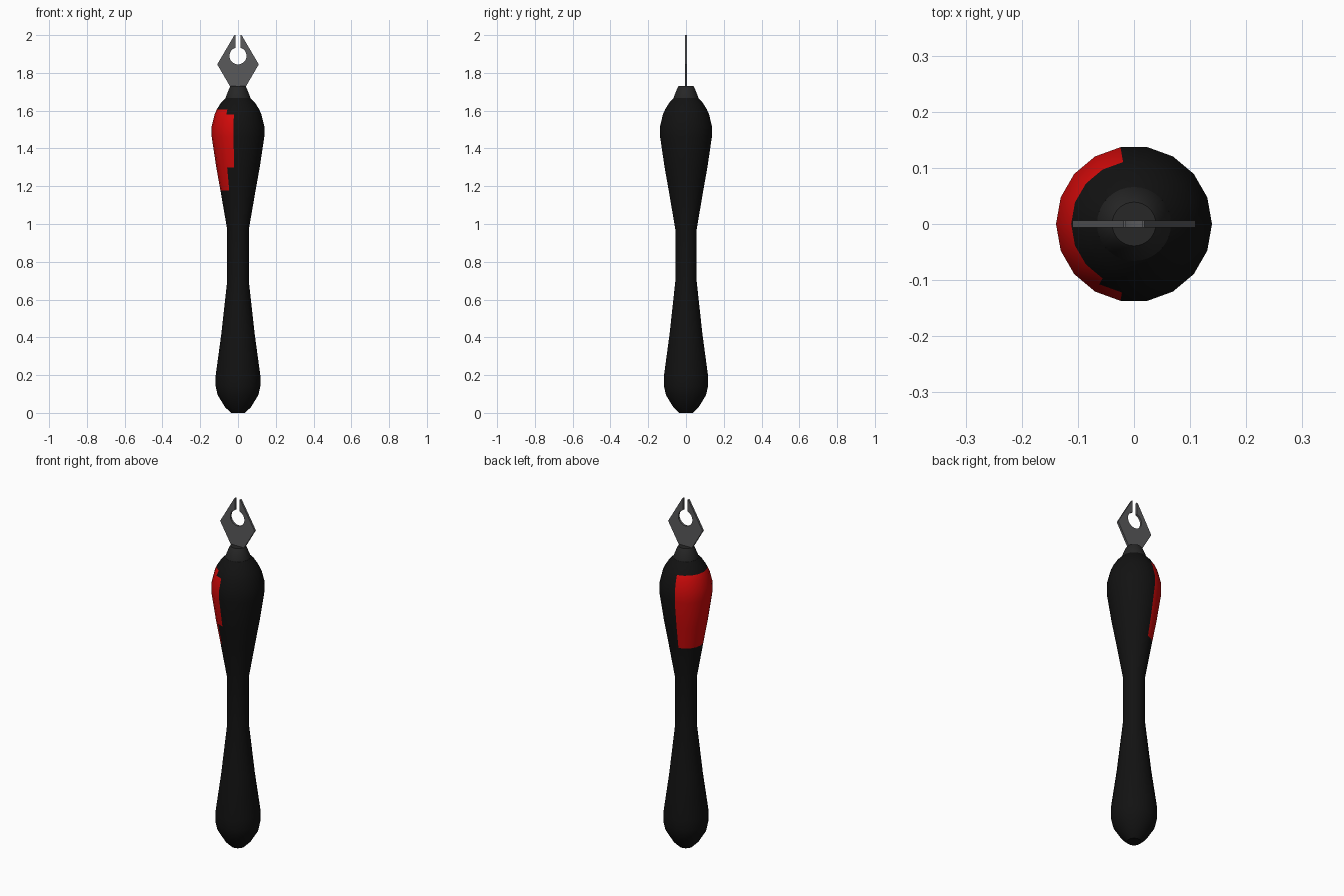
import bpy, bmesh, math

if "Cube" in bpy.data.objects:
    bpy.data.objects.remove(bpy.data.objects["Cube"])

SIDES = 18


def material(name, rgb):
    m = bpy.data.materials.new(name)
    m.diffuse_color = (*rgb, 1)
    m.use_nodes = True
    m.node_tree.nodes["Principled BSDF"].inputs["Base Color"].default_value = m.diffuse_color
    return m


def finish(name, bm, mats, smooth_angle=30):
    bmesh.ops.recalc_face_normals(bm, faces=bm.faces)
    mesh = bpy.data.meshes.new(name)
    bm.to_mesh(mesh)
    bm.free()
    for m in mats:
        mesh.materials.append(m)
    obj = bpy.data.objects.new(name, mesh)
    bpy.context.collection.objects.link(obj)
    bpy.ops.object.select_all(action='DESELECT')
    obj.select_set(True)
    bpy.context.view_layer.objects.active = obj
    bpy.ops.object.shade_smooth_by_angle(angle=math.radians(smooth_angle))
    return obj


def lathe(profile, sides):
    """Closed solid of revolution from (radius, z) points."""
    bm = bmesh.new()
    rings = []
    for r, z in profile:
        rings.append([bm.verts.new((r * math.cos(math.tau * i / sides),
                                    r * math.sin(math.tau * i / sides), z))
                      for i in range(sides)])
    for a, b in zip(rings, rings[1:]):
        for i in range(sides):
            j = (i + 1) % sides
            bm.faces.new((a[i], a[j], b[j], b[i]))
    bm.faces.new(rings[0][::-1])
    bm.faces.new(rings[-1])
    return bm


black = material("black_grip", (0.006, 0.006, 0.006))
red = material("red_grip", (0.65, 0.003, 0.003))
dark = material("dark_collar", (0.02, 0.02, 0.02))
steel = material("steel", (0.1, 0.1, 0.105))

# Handle with the red grip patch on its -x side
bm = lathe([(0.037, 0), (0.068, 0.03), (0.108, 0.095), (0.118, 0.14),
            (0.118, 0.20), (0.088, 0.42), (0.057, 0.70), (0.057, 0.97),
            (0.093, 1.178), (0.115, 1.30), (0.139, 1.46), (0.139, 1.52),
            (0.124, 1.58), (0.112, 1.607), (0.088, 1.645), (0.066, 1.667)], SIDES)
for f in bm.faces:
    c = f.calc_center_median()
    if 1.178 < c.z < 1.607:
        angle = math.degrees(math.atan2(c.y, c.x)) % 360
        limit = 260 if 1.30 < c.z < 1.58 else 240
        if 100 < angle < limit:
            f.material_index = 1
finish("handle", bm, [black, red])

# Collar between handle and blade
finish("collar", lathe([(0.066, 1.655), (0.066, 1.668), (0.045, 1.722),
                        (0.039, 1.73)], 32), [dark])

# Flat forked blade: diamond outline with a round eye opening into a slot
slot, eye_r, eye_z, half = 0.014, 0.045, 1.89, 0.006
right = [(0.037, 1.72), (0.11, 1.845), (0.019, 2.0), (slot, 2.0)]
left = [(-x, z) for x, z in reversed(right)]
start = math.acos(slot / eye_r)
steps = 28
sweep = math.pi + 2 * start
eye = [(eye_r * math.cos(start - sweep * i / steps),
        eye_z + eye_r * math.sin(start - sweep * i / steps))
       for i in range(steps + 1)]
bm = bmesh.new()
face = bm.faces.new([bm.verts.new((x, -half, z)) for x, z in right + eye + left])
ext = bmesh.ops.extrude_face_region(bm, geom=[face], use_keep_orig=True)
bmesh.ops.translate(bm, vec=(0, 2 * half, 0),
                    verts=[v for v in ext["geom"] if isinstance(v, bmesh.types.BMVert)])
finish("blade", bm, [steel])
